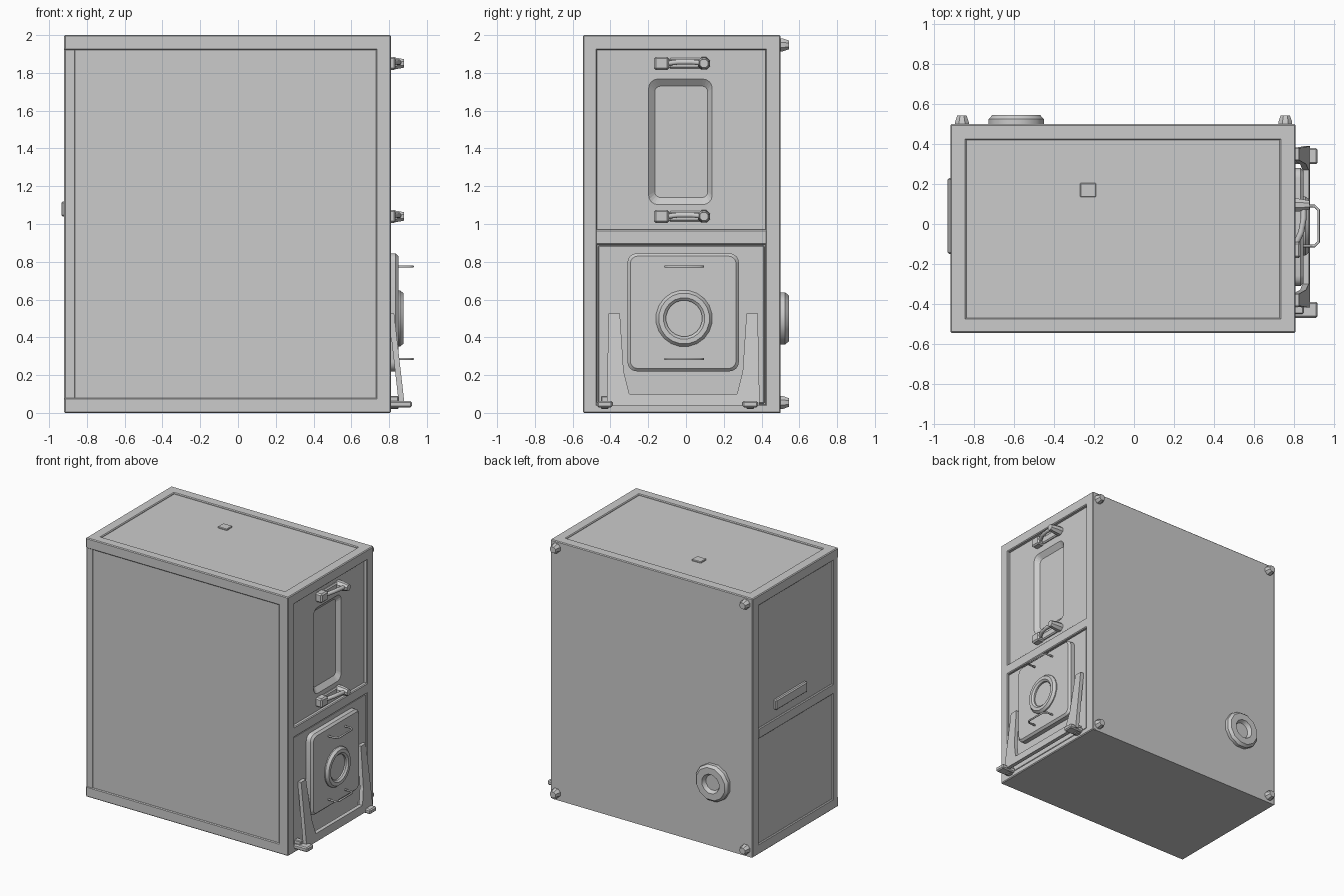
import bpy, bmesh, math

if "Cube" in bpy.data.objects:
    bpy.data.objects.remove(bpy.data.objects["Cube"])


def finish(name, bm, bevel=0, smooth=False):
    bmesh.ops.recalc_face_normals(bm, faces=bm.faces)
    me = bpy.data.meshes.new(name)
    bm.to_mesh(me)
    bm.free()
    ob = bpy.data.objects.new(name, me)
    bpy.context.collection.objects.link(ob)
    if bevel:
        m = ob.modifiers.new("bevel", 'BEVEL')
        m.width, m.segments = bevel, 1
    if smooth:
        bpy.ops.object.select_all(action='DESELECT')
        ob.select_set(True)
        bpy.context.view_layer.objects.active = ob
        bpy.ops.object.shade_smooth_by_angle(angle=math.radians(35))
    return ob


def box(name, x, y, z, bevel=0):
    bm = bmesh.new()
    bmesh.ops.create_cube(bm, size=1)
    for v in bm.verts:
        v.co = [(a + b) / 2 + c * (b - a) for c, (a, b) in zip(v.co, (x, y, z))]
    return finish(name, bm, bevel)


def loft(name, rings, smooth=False):
    """Bridge matching rings of points and cap both ends."""
    bm = bmesh.new()
    vs = [[bm.verts.new(p) for p in r] for r in rings]
    n = len(vs[0])
    for a, b in zip(vs, vs[1:]):
        for i in range(n):
            j = (i + 1) % n
            bm.faces.new((a[i], a[j], b[j], b[i]))
    bm.faces.new(vs[0])
    bm.faces.new(vs[-1])
    return finish(name, bm, 0, smooth)


def turned(name, profile, loc, axis, sides=16):
    """Turned part: profile is (radius, height) along axis X or Y."""
    rings = []
    for r, h in profile:
        ring = []
        for i in range(sides):
            t = 2 * math.pi * (i + 0.5) / sides
            a, b = r * math.cos(t), r * math.sin(t)
            p = (h, a, b) if axis == 'X' else (a, h, b)
            ring.append([p[k] + loc[k] for k in range(3)])
        rings.append(ring)
    return loft(name, rings, True)


def round_rect(x, y0, y1, z0, z1, r, seg=4):
    pts = []
    corners = ((y1 - r, z1 - r), (y0 + r, z1 - r), (y0 + r, z0 + r), (y1 - r, z0 + r))
    for k, (cy, cz) in enumerate(corners):
        for i in range(seg + 1):
            t = math.pi / 2 * (k + i / seg)
            pts.append((x, cy + r * math.cos(t), cz + r * math.sin(t)))
    return pts


def rod(name, pts, radius):
    cu = bpy.data.curves.new(name, 'CURVE')
    cu.dimensions = '3D'
    cu.bevel_depth, cu.bevel_resolution, cu.use_fill_caps = radius, 1, True
    sp = cu.splines.new('POLY')
    sp.points.add(len(pts) - 1)
    for p, co in zip(sp.points, pts):
        p.co = (*co, 1)
    ob = bpy.data.objects.new(name, cu)
    bpy.context.collection.objects.link(ob)
    return ob


X0, X1, Y0, Y1 = -0.92, 0.81, -0.545, 0.5

# Cabinet core, with the shallow pocket pressed into the upper door
core = box("cabinet_core", (X0 + .01, 0.785), (Y0 + .008, Y1), (0, 1.99))
pocket = loft("pocket_cutter", [
    round_rect(0.755, -0.165, 0.115, 1.14, 1.73, 0.03),
    round_rect(0.787, -0.20, 0.14, 1.10, 1.77, 0.05)])
pocket.hide_render = True
pocket.hide_viewport = True
cut = core.modifiers.new("pocket", 'BOOLEAN')
cut.operation, cut.object, cut.solver = 'DIFFERENCE', pocket, 'EXACT'

# Frame: corner posts
B = 0.006
box("front_right_post", (0.73, X1), (Y0, -0.47), (0, 2), B)
box("back_right_post", (0.73, X1), (0.42, Y1), (0, 2), B)
box("front_left_post", (X0, -0.86), (Y0 + .004, -0.48), (0, 2), B)
box("back_left_post", (X0, -0.84), (0.42, Y1), (0, 2), B)

# Frame: top and bottom rails on the long and short sides
for label, z in (("top", (1.92, 2)), ("bottom", (0, 0.08))):
    box(label + "_front_rail", (X0, X1), (Y0, -0.47), z, B)
    box(label + "_back_rail", (X0, X1), (0.42, Y1), z, B)
    box(label + "_left_rail", (X0, -0.84), (Y0, Y1), z, B)
box("top_right_rail", (0.73, X1), (Y0, Y1), (1.92, 2), B)
box("bottom_right_rail", (0.73, X1), (Y0, Y1), (0, 0.045), B)
box("middle_right_rail", (0.75, X1), (-0.48, 0.43), (0.89, 0.97), B)
box("middle_left_rail", (X0, -0.88), (-0.49, 0.43), (0.89, 0.97), B)

# Lower door panel, top vent tab and left grip
box("lower_panel", (0.75, 0.80), (-0.465, 0.415), (0.05, 0.885), 0.004)
box("top_tab", (-0.27, -0.19), (0.135, 0.205), (1.97, 2), 0.004)
box("left_grip", (-0.935, -0.905), (-0.15, 0.23), (1.04, 1.12), 0.008)

# Lower hatch with round port
loft("hatch", [
    round_rect(0.79, -0.31, 0.28, 0.22, 0.845, 0.05),
    round_rect(0.835, -0.31, 0.28, 0.22, 0.845, 0.05),
    round_rect(0.85, -0.295, 0.265, 0.235, 0.83, 0.04)], True)
turned("hatch_port", [(0.15, -0.01), (0.15, 0.008), (0.135, 0.027),
                      (0.11, 0.027), (0.096, 0.015), (0.096, 0.002)],
       (0.85, -0.01, 0.5), 'X', 20)

# Wire handles above and below the port
for label, z in (("upper", 0.775), ("lower", 0.285)):
    rod(label + "_hatch_handle", [(0.84, -0.11, z), (0.905, -0.11, z), (0.925, -0.09, z),
                                  (0.925, 0.07, z), (0.905, 0.09, z), (0.84, 0.09, z)], 0.007)

# U-shaped stand leaning against the lower door
half = [(0.285, 0.10), (0.315, 0.22), (0.335, 0.525), (0.395, 0.525), (0.405, 0.04)]
outline = [(d - 0.015, z) for d, z in half] + [(-d - 0.015, z) for d, z in reversed(half)]
loft("folding_stand", [[(0.872 - 0.115 * z + dx, y, z) for y, z in outline]
                       for dx in (-0.015, 0.015)])
for label, y in (("front", -0.43), ("back", 0.34)):
    box(label + "_stand_foot", (0.80, 0.92), (y - 0.04, y + 0.04), (0.028, 0.064), 0.008)
    box(label + "_stand_hinge", (0.79, 0.85), (y - 0.02, y + 0.02), (0.02, 0.09), 0.005)

# Upper door latches: square block, arched lever and knob
for label, z in (("upper", 1.85), ("lower", 1.04)):
    box(label + "_latch_block", (0.77, 0.835), (-0.17, -0.09), (z - 0.035, z + 0.035), 0.01)
    box(label + "_latch_plate", (0.77, 0.80), (-0.09, 0.12), (z - 0.028, z + 0.028), 0.008)
    rod(label + "_latch_lever", [(0.81, -0.10, z), (0.838, -0.04, z + 0.008),
                                 (0.85, 0.03, z + 0.008), (0.85, 0.10, z)], 0.015)
    turned(label + "_latch_knob", [(0.036, -0.03), (0.034, 0.03), (0.024, 0.08)],
           (0.80, 0.095, z), 'X', 8)

# Back feet and round outlet
for x in (-0.862, 0.758):
    for z in (0.055, 1.948):
        turned("back_foot", [(0.037, -0.01), (0.037, 0.012), (0.025, 0.044)], (x, Y1, z), 'Y', 8)
turned("back_outlet", [(0.143, -0.01), (0.143, 0.025), (0.125, 0.045),
                       (0.075, 0.045), (0.06, 0.015)], (-0.59, Y1, 0.5), 'Y', 12)
